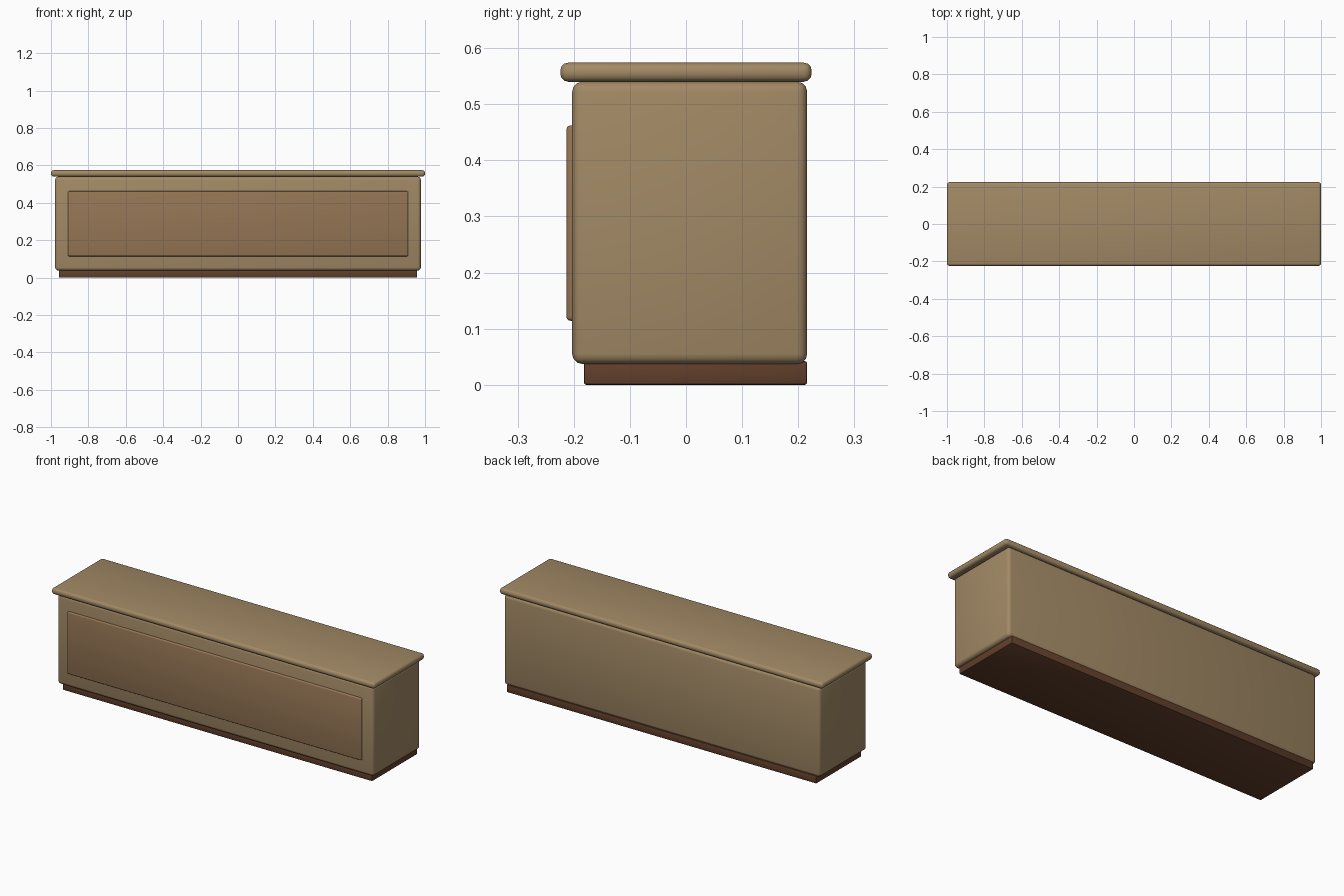
import bpy

if "Cube" in bpy.data.objects:
    bpy.data.objects.remove(bpy.data.objects["Cube"])


def material(name, rgb):
    m = bpy.data.materials.new(name)
    m.diffuse_color = (*rgb, 1)
    m.use_nodes = True
    m.node_tree.nodes["Principled BSDF"].inputs["Base Color"].default_value = m.diffuse_color
    return m


def box(name, lo, hi, bevel, mat, segments=3):
    """Rounded box spanning the corners lo and hi."""
    centre = [(a + b) / 2 for a, b in zip(lo, hi)]
    bpy.ops.mesh.primitive_cube_add(size=1, location=centre)
    ob = bpy.context.object
    ob.name = name
    ob.scale = [b - a for a, b in zip(lo, hi)]
    bpy.ops.object.transform_apply(location=False, rotation=False, scale=True)
    mod = ob.modifiers.new("rounded_edges", 'BEVEL')
    mod.width = bevel
    mod.segments = segments
    ob.data.materials.append(mat)
    bpy.ops.object.modifier_apply(modifier=mod.name)
    bpy.ops.object.shade_smooth_by_angle()
    return ob


oak = material("light_wood", (0.36, 0.25, 0.13))
panel_wood = material("panel_wood", (0.30, 0.18, 0.09))
dark = material("dark_wood", (0.12, 0.05, 0.024))

# Recessed plinth
box("plinth", (-0.957, -0.182, 0), (0.957, 0.216, 0.042), 0.004, dark, 2)
# Cabinet body
box("body", (-0.978, -0.203, 0.037), (0.978, 0.216, 0.54), 0.018, oak)
# Raised front panel
box("front_panel", (-0.91, -0.213, 0.114), (0.91, -0.193, 0.462), 0.007, panel_wood)
# Overhanging top
box("top_board", (-1, -0.224, 0.54), (1, 0.224, 0.574), 0.014, oak)
